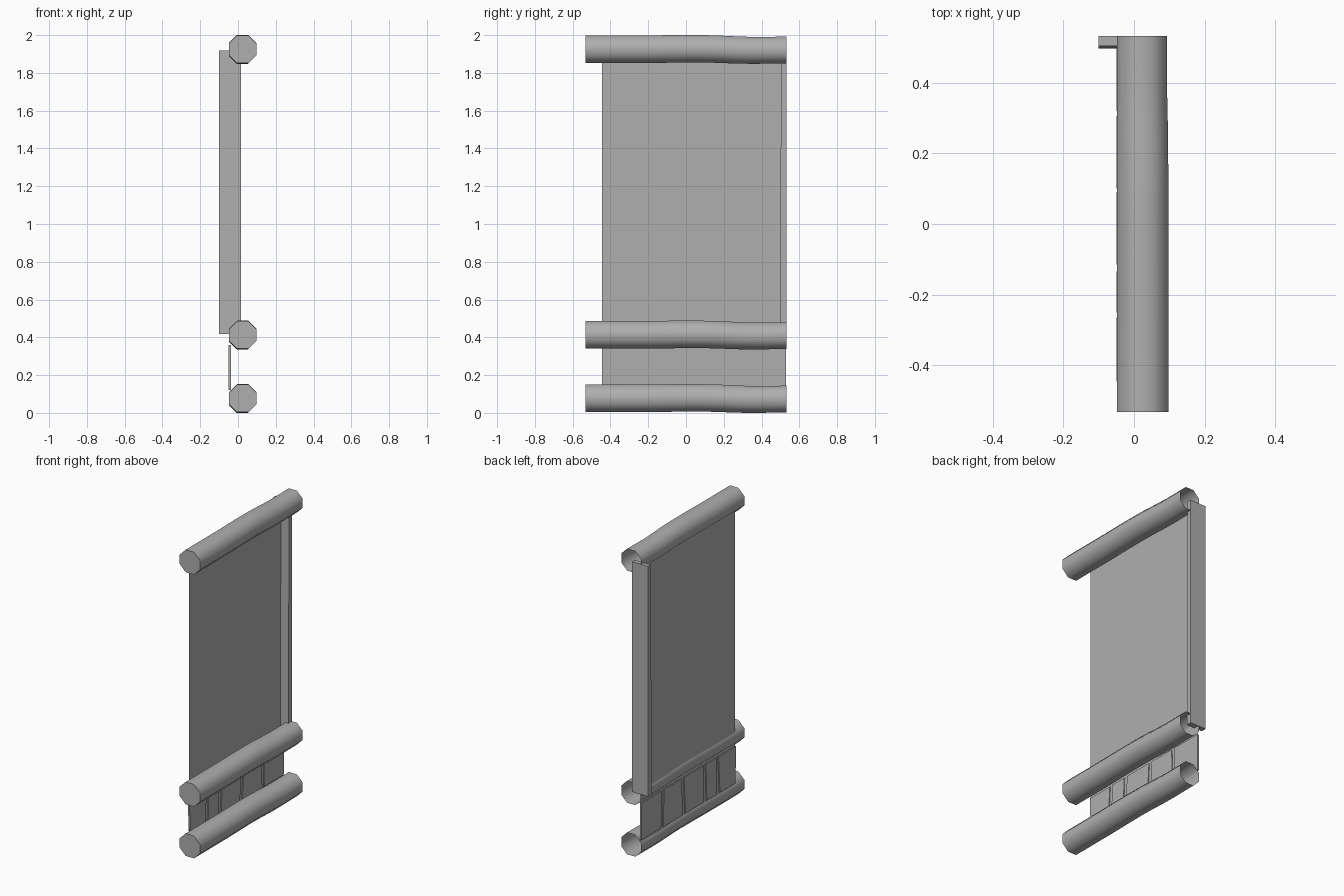
import bpy, bmesh, math

if "Cube" in bpy.data.objects:
    bpy.data.objects.remove(bpy.data.objects["Cube"])

# Plain mid-grey wood shared by every part
GREY = bpy.data.materials.new("grey_wood")
GREY.diffuse_color = (0.43, 0.43, 0.43, 1)
GREY.use_nodes = True
GREY.node_tree.nodes["Principled BSDF"].inputs["Base Color"].default_value = GREY.diffuse_color


def finish(bm, name, smooth=False):
    me = bpy.data.meshes.new(name)
    bm.to_mesh(me)
    bm.free()
    me.materials.append(GREY)
    ob = bpy.data.objects.new(name, me)
    bpy.context.collection.objects.link(ob)
    if smooth:
        bpy.ops.object.select_all(action='DESELECT')
        ob.select_set(True)
        bpy.context.view_layer.objects.active = ob
        bpy.ops.object.shade_smooth_by_angle(angle=math.radians(50))
    return ob


# y position, half width, vertical drift along each log
LOG_PATH = [(-0.532, 0.073, 0), (-0.2, 0.073, 0), (-0.08, 0.073, 0.002),
            (0.06, 0.0725, 0.003), (0.16, 0.0725, 0.001),
            (0.27, 0.072, -0.004), (0.36, 0.071, -0.006), (0.532, 0.071, -0.004)]


def log(name, z):
    """Octagonal log along y, capped at the front and open at the back."""
    bm = bmesh.new()
    rings = []
    for y, half, dz in LOG_PATH:
        r = half / math.cos(math.pi / 8)
        rings.append([bm.verts.new((-0.048 + half + r * math.cos((i + .5) * math.pi / 4), y,
                                    z + dz + r * math.sin((i + .5) * math.pi / 4)))
                      for i in range(8)])
    for a, b in zip(rings, rings[1:]):
        for i in range(8):
            j = (i + 1) % 8
            bm.faces.new((a[i], b[i], b[j], a[j]))
    bm.faces.new(rings[0])
    bmesh.ops.recalc_face_normals(bm, faces=bm.faces)
    return finish(bm, name, True)


def slab(name, outline, x0, x1):
    """Solid from a (y, z) outline, extruded from x0 to x1."""
    bm = bmesh.new()
    f = bm.faces.new([bm.verts.new((x0, y, z)) for y, z in outline])
    if x1 != x0:
        new = bmesh.ops.extrude_face_region(bm, geom=[f])['geom']
        bmesh.ops.translate(bm, vec=(x1 - x0, 0, 0),
                            verts=[v for v in new if isinstance(v, bmesh.types.BMVert)])
        bmesh.ops.recalc_face_normals(bm, faces=bm.faces)
    return finish(bm, name)


# Three horizontal logs
for name, z in (("bottom_log", 0.077), ("middle_log", 0.413), ("top_log", 1.925)):
    log(name, z)

# Thin wall sheet behind the logs
slab("wall_panel", [(-0.445, 0.10), (0.53, 0.10), (0.53, 1.92), (-0.445, 1.92)], -0.043, -0.043)

# Upright post at the back end
slab("post", [(0.497, 0.418), (0.532, 0.418), (0.532, 1.918), (0.504, 1.918)], -0.10, 0.015)

# Uneven thin planks between the lower logs: bottom y pair, top y pair
PLANKS = [(-0.44, -0.28, -0.445, -0.265), (-0.25, -0.145, -0.245, -0.135),
          (-0.115, 0.075, -0.11, 0.09), (0.10, 0.305, 0.115, 0.295),
          (0.325, 0.53, 0.32, 0.53)]
for n, (b0, b1, t0, t1) in enumerate(PLANKS):
    slab(f"plank_{n + 1}", [(b0, 0.12), (b1, 0.12), (t1, 0.36), (t0, 0.36)], -0.049, -0.038)
